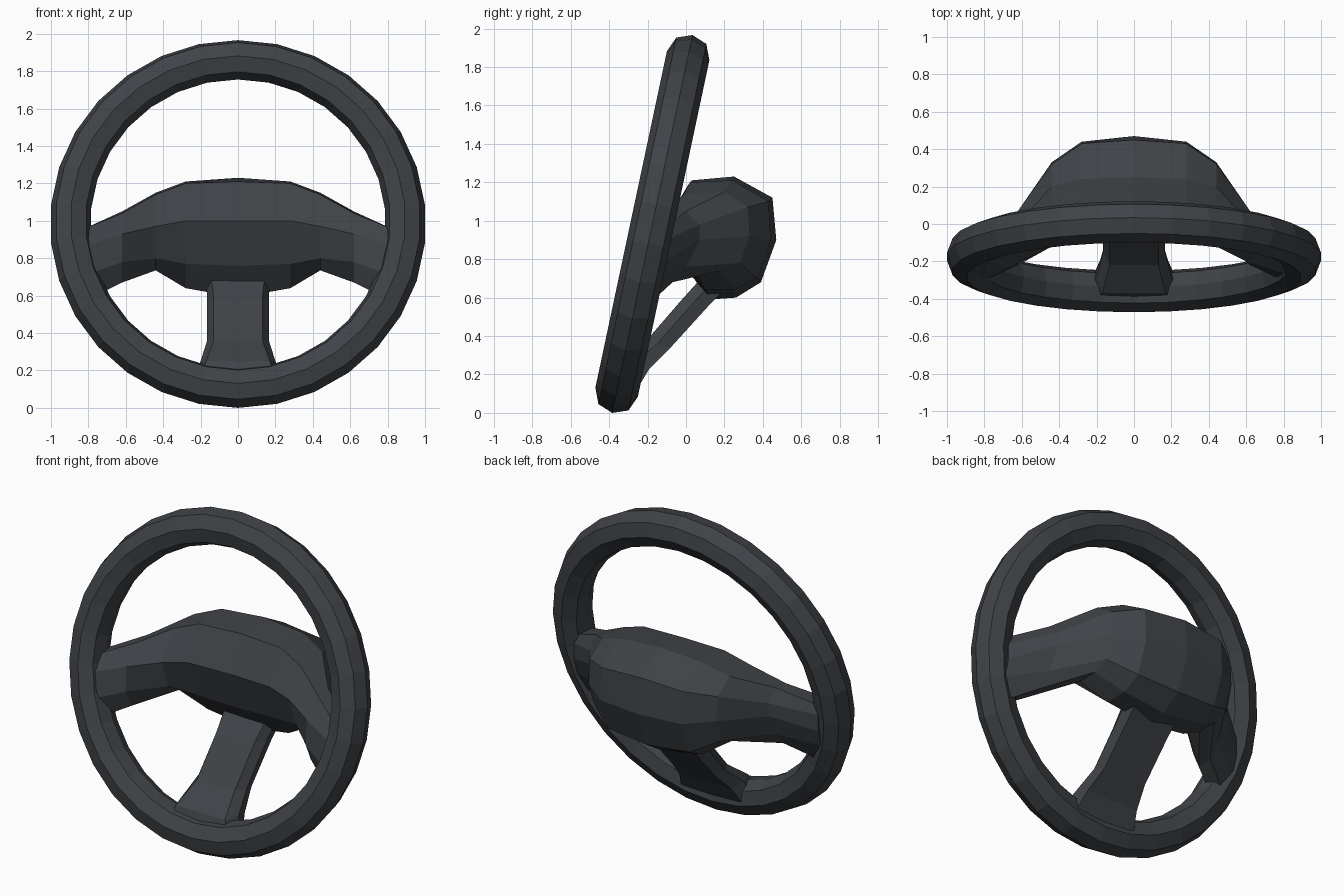
import bpy, bmesh
from math import sin, cos, radians, tau
from mathutils import Matrix

if "Cube" in bpy.data.objects:
    bpy.data.objects.remove(bpy.data.objects["Cube"])

mat = bpy.data.materials.new("dark_plastic")
mat.diffuse_color = (0.05, 0.055, 0.062, 1)
mat.use_nodes = True
mat.node_tree.nodes["Principled BSDF"].inputs["Base Color"].default_value = mat.diffuse_color


def loft(name, sections, closed=False):
    """Skin a row of equal-sized closed cross-sections with flat quads."""
    bm = bmesh.new()
    rows = [[bm.verts.new(p) for p in s] for s in sections]
    n = len(rows[0])
    pairs = list(zip(rows, rows[1:])) + ([(rows[-1], rows[0])] if closed else [])
    for a, b in pairs:
        for i in range(n):
            j = (i + 1) % n
            bm.faces.new((a[i], a[j], b[j], b[i]))
    if not closed:
        bm.faces.new(rows[0])
        bm.faces.new(rows[-1])
    bmesh.ops.recalc_face_normals(bm, faces=bm.faces)
    me = bpy.data.meshes.new(name)
    bm.to_mesh(me)
    bm.free()
    me.materials.append(mat)
    ob = bpy.data.objects.new(name, me)
    bpy.context.collection.objects.link(ob)
    return ob


# Rim: eight-sided section (radius, depth) swept in 30 steps, leaning back 12 degrees
rim_section = [(1.005, 0), (.975, -.08), (.895, -.113), (.815, -.08),
               (.79, 0), (.815, .08), (.895, .113), (.975, .08)]
rim = loft("rim", [[(r * sin(tau * k / 30), w, r * cos(tau * k / 30)) for r, w in rim_section]
                   for k in range(30)], closed=True)
rim.data.transform(Matrix.Translation((0, -.175, .983)) @ Matrix.Rotation(radians(-12), 4, 'X'))

# Hub with side spokes: (y, z) sections from the centre outwards, mirrored
# order: top front, crest, back top, back, back low, bottom, bottom front, front low, front ridge
half = [
    (0, [(.03, 1.21), (.25, 1.23), (.45, 1.12), (.47, .90), (.39, .68),
         (.26, .60), (.12, .59), (0, .76), (-.08, 1.0)]),
    (.28, [(.02, 1.20), (.24, 1.21), (.43, 1.10), (.44, .90), (.37, .70),
           (.25, .64), (.10, .64), (-.01, .77), (-.09, 1.0)]),
    (.44, [(-.01, 1.14), (.20, 1.15), (.32, 1.07), (.33, .92), (.28, .78),
           (.18, .74), (.05, .735), (-.06, .80), (-.12, .97)]),
    (.62, [(-.10, 1.04), (0, 1.05), (.07, .98), (.07, .90), (0, .76),
           (-.07, .68), (-.17, .67), (-.22, .78), (-.21, .93)]),
    (.84, [(-.23, .95), (-.12, .95), (-.10, .90), (-.10, .80), (-.13, .70),
           (-.20, .56), (-.29, .56), (-.32, .70), (-.28, .86)]),
]
full = [(-x, s) for x, s in half[:0:-1]] + half
loft("hub_and_side_spokes", [[(x, y, z) for y, z in s] for x, s in full])

# Lower spoke: z, front y, back y, front half width, back half width
spoke = [(.68, .06, .22, .14, .17), (.58, -.03, .12, .13, .165), (.36, -.22, -.08, .13, .165),
         (.25, -.37, -.19, .17, .20), (.12, -.42, -.27, .22, .24)]
loft("lower_spoke", [[(-f, y0, z), (f, y0, z), (b, (y0 + y1) / 2, z), (b * .9, y1, z - .02),
                      (-b * .9, y1, z - .02), (-b, (y0 + y1) / 2, z)]
                     for z, y0, y1, f, b in spoke])
